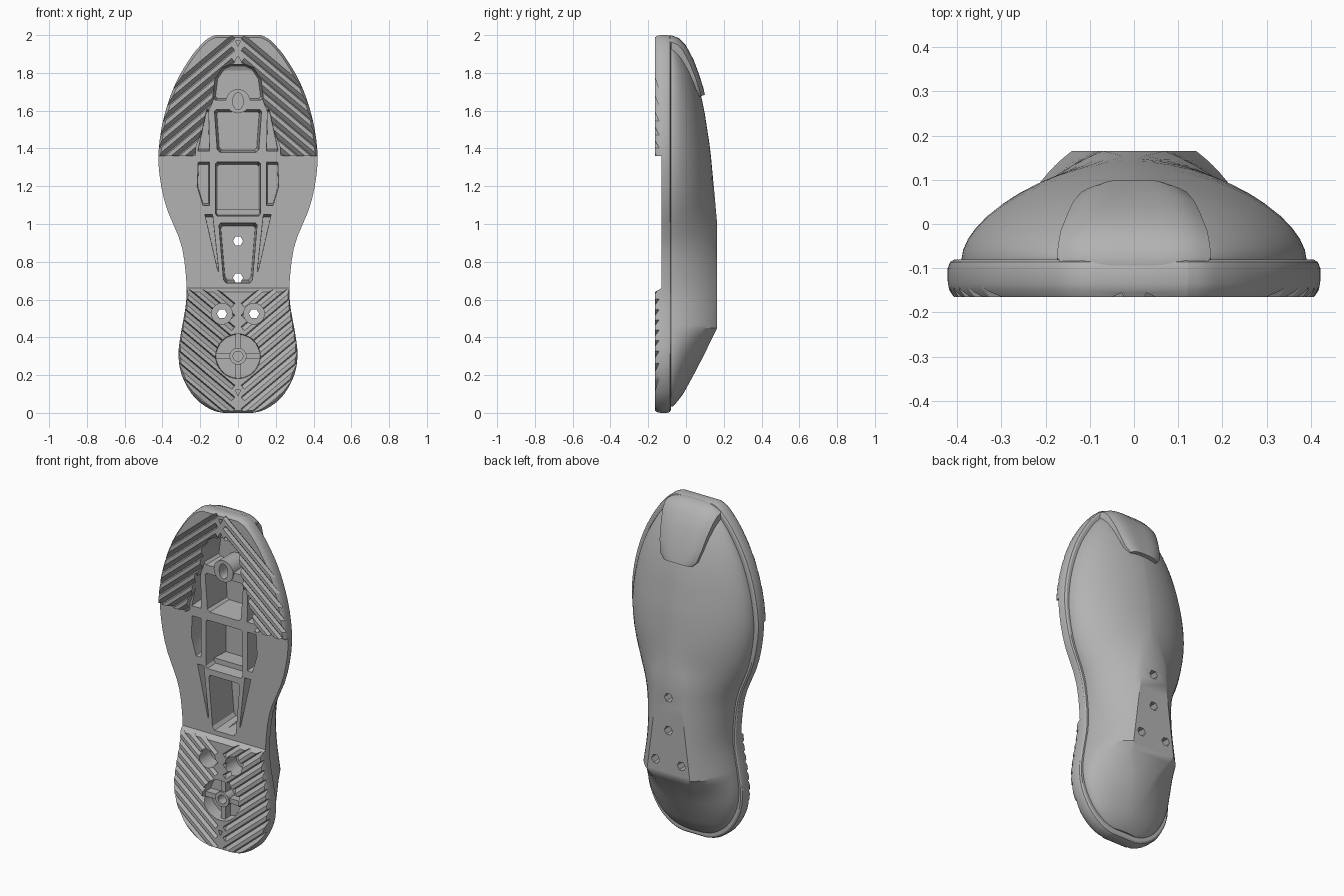
import bpy, bmesh
from math import sin, cos, pi, radians

cube = bpy.data.objects.get("Cube")
if cube:
    bpy.data.objects.remove(cube, do_unlink=True)

grey = bpy.data.materials.new("plain grey")
grey.use_nodes = True
grey.diffuse_color = (0.45, 0.45, 0.45, 1)
grey.node_tree.nodes["Principled BSDF"].inputs["Base Color"].default_value = (0.45, 0.45, 0.45, 1)


def interp(pts, v, smooth=False):
    """Value of a profile at v, straight or eased between its points."""
    v = min(max(v, pts[0][0]), pts[-1][0])
    i = 0
    while i < len(pts) - 2 and v > pts[i + 1][0]:
        i += 1
    (a, fa), (b, fb) = pts[i], pts[i + 1]
    t, d = (v - a) / (b - a), b - a
    if not smooth:
        return fa + (fb - fa) * t

    def slope(k):
        lo, hi = pts[max(k - 1, 0)], pts[min(k + 1, len(pts) - 1)]
        return (hi[1] - lo[1]) / (hi[0] - lo[0])
    return ((1 + 2 * t) * (1 - t) ** 2 * fa + t * (1 - t) ** 2 * d * slope(i)
            + t * t * (3 - 2 * t) * fb + t * t * (t - 1) * d * slope(i + 1))


def loft(name, groups, closed=False):
    """Skin each group of rings into a solid; all groups share one object."""
    bm = bmesh.new()
    for rings in groups:
        vs = [[bm.verts.new(p) for p in r] for r in rings]
        n = len(vs[0])
        for k in range(len(vs) if closed else len(vs) - 1):
            a, b = vs[k], vs[(k + 1) % len(vs)]
            for j in range(n):
                bm.faces.new((a[j], a[(j + 1) % n], b[(j + 1) % n], b[j]))
        if not closed:
            bm.faces.new(vs[0][::-1])
            bm.faces.new(vs[-1])
    bmesh.ops.recalc_face_normals(bm, faces=bm.faces)
    me = bpy.data.meshes.new(name)
    bm.to_mesh(me)
    bm.free()
    me.materials.append(grey)
    ob = bpy.data.objects.new(name, me)
    bpy.context.collection.objects.link(ob)
    return ob


def activate(ob):
    bpy.ops.object.select_all(action="DESELECT")
    ob.select_set(True)
    bpy.context.view_layer.objects.active = ob


def circle(x, z, r, n=24, stretch=1):
    return [(x + r * cos(2 * pi * i / n), z + stretch * r * sin(2 * pi * i / n)) for i in range(n)]


def box(x, z, u, v):
    return [(x - u, z - v), (x + u, z - v), (x + u, z + v), (x - u, z + v)]


def at(pts, y, s=1.0):
    """Lay an xz outline at depth y, scaled about its middle."""
    cx = sum(p[0] for p in pts) / len(pts)
    cz = sum(p[1] for p in pts) / len(pts)
    return [(cx + (x - cx) * s, y, cz + (z - cz) * s) for x, z in pts]


def cutter(name, pts, floor, taper=1.0):
    return loft(name, [[at(pts, -0.2), at(pts, floor, taper)]])


def mirrored(pts):
    return [(-x, z) for x, z in pts]


# Plan outline: half width by height
WIDTH = [(0, .08), (.012, .13), (.05, .195), (.1, .245), (.2, .298), (.3, .315), (.4, .306),
         (.6, .273), (.75, .278), (.9, .303), (1.1, .383), (1.3, .42), (1.45, .414),
         (1.6, .383), (1.75, .328), (1.88, .252), (1.95, .195), (1.985, .155), (2, .12)]
STEPS = 48
levels = [1 - cos(pi * i / STEPS) for i in range(STEPS + 1)]
right_edge = [(interp(WIDTH, z, True), z) for z in levels]
outline = right_edge + mirrored(right_edge)[::-1]


def sole_ring(y, inset):
    return [(x * (1 - inset / .38), y, 1 + (z - 1) * (1 - inset)) for x, z in outline]


sole = loft("sole", [[sole_ring(-.165, .012), sole_ring(-.15, .003), sole_ring(-.135, 0),
                      sole_ring(-.1, 0), sole_ring(-.086, .005), sole_ring(-.08, .014)]])

# Domed upper with a flat mounting plateau
HEIGHT = [(.035, -.07), (.06, -.045), (.1, -.015), (.2, .04), (.3, .092), (.45, .165), (1, .165),
          (1.2, .147), (1.4, .128), (1.6, .097), (1.7, .075), (1.8, .045), (1.9, 0), (1.965, -.065)]
PLATEAU = [(0, 0), (.1, 0), (.3, .05), (.45, .14), (1, .07), (1.15, .015), (1.25, 0), (2, 0)]
ARC = 12
ROUND = 1.14


def upper_ring(z):
    w = .925 * interp(WIDTH, (z - .035) / .965, True)
    p = min(interp(PLATEAU, z), .6 * w)
    top = interp(HEIGHT, z) + .08
    end = radians(90 - 32 * min(1, p / .06))
    low = cos(end) ** ROUND
    side = [(w, -.1, z)]
    for i in range(ARC + 1):
        t = end * i / ARC
        side.append((p + (w - p) * (max(0, cos(t)) ** ROUND - low) / (1 - low) + .0005,
                     -.08 + top * (sin(t) / sin(end)) ** ROUND, z))
    return side + [(-x, y, z) for x, y, z in side[::-1]]


rows = sorted([.035 + .965 * v for v in levels] + [.45, 1.0])
upper = loft("upper", [[upper_ring(z) for z in rows]])

# Raised-tread boundary: arched midfoot and arrow recess
arch = [(-.2, .62), (-.165, .64), (-.13, .66), (-.13, 1.36), (-.2, 1.36)]
cutters = [loft("arch_cut", [[[(x, y, z) for y, z in arch] for x in (-.6, .6)]])]
arrow = [(.0, 1.89), (.13, 1.66), (.225, 1.4), (.225, 1.3)]
cutters.append(cutter("arrow_cut", arrow + mirrored(arrow[1:])[::-1], -.13))

# Central pockets between the ribs
pockets = [([(.125, 1.65), (.138, 1.665), (.125, 1.77), (.085, 1.83), (.04, 1.85)], -.01),
           ([(.1, 1.375), (.115, 1.39), (.13, 1.6), (.12, 1.61)], .04),
           ([(.115, 1.035), (.125, 1.05), (.125, 1.325), (.115, 1.335)], .04),
           ([(.065, .68), (.08, .7), (.105, 1.0), (.095, 1.012)], .06)]
for half, floor in pockets:
    cutters.append(cutter("pocket_cut", half + mirrored(half)[::-1], floor, .86))

# Side pockets
sides = [[(.15, 1.38), (.215, 1.38), (.165, 1.61), (.155, 1.61)],
         [(.15, 1.335), (.212, 1.335), (.218, 1.2), (.185, 1.09), (.15, 1.09)],
         [(.135, 1.06), (.178, 1.06), (.105, .74), (.1, .74)]]
for pts in sides:
    for shape in (pts, mirrored(pts)):
        cutters.append(cutter("side_pocket_cut", shape, -.02, .85))

# Heel socket, bolt recesses, through holes and small tread marks
cutters.append(cutter("heel_socket_cut", circle(0, .3, .12, 32), -.09, .96))
for x in (-.085, .085):
    cutters.append(cutter("bolt_recess_cut", circle(x, .525, .055), -.06))
for x, z in ((-.085, .525), (.085, .525), (0, .715), (0, .91)):
    cutters.append(loft("bolt_hole_cut", [[at(circle(x, z, .027, 6), y) for y in (-.3, .3)]]))
cutters.append(cutter("toe_slot_cut", circle(0, 1.65, .028, 24, 1.6), .0))
for z in (.09, 1.94):
    cutters.append(cutter("arch_mark_cut", [(0, z), (.013, z + .03), (-.013, z + .03)], -.14))


# Chevron tread grooves with a sawtooth section
def grooves(name, first, count, slope):
    groups = []
    a = radians(abs(slope))
    for side in (-1, 1):
        for k in range(count):
            z0 = first + .062 * k
            rings = []
            for run in (0, .6):
                ring = []
                for off, y in ((0, -.172), (.036, -.172), (.008, -.142)):
                    x = .015 + run * cos(a) + off * sin(a)
                    z = run * sin(a) - off * cos(a)
                    ring.append((side * x, y, z0 + (z if slope > 0 else -z)))
                rings.append(ring)
            groups.append(rings)
    return loft(name, groups)


cutters.append(grooves("toe_groove_cut", 1.42, 10, -40))
cutters.append(grooves("heel_groove_cut", -.1, 12, 40))

for ob in (sole, upper):
    activate(ob)
    for c in cutters:
        if ob is upper and ("groove" in c.name or "arch" in c.name or "arrow" in c.name):
            continue
        mod = ob.modifiers.new("cut", "BOOLEAN")
        mod.operation = "DIFFERENCE"
        mod.solver = "EXACT"
        mod.object = c
        bpy.ops.object.modifier_apply(modifier=mod.name)
for c in cutters:
    bpy.data.objects.remove(c, do_unlink=True)


# Hollow bosses: slotted one under the toe, round one in the heel
def tube(name, x, z, outer, inner, y0, y1, stretch=1):
    o, i = circle(x, z, outer), circle(x, z, inner, 24, stretch)
    return loft(name, [[at(o, y0), at(o, y1), at(i, y1), at(i, y0)]], closed=True)


parts = [sole, upper,
         tube("toe_boss", 0, 1.65, .064, .028, -.137, .03, 1.6),
         tube("heel_boss", 0, .3, .045, .026, -.15, -.08)]

# Cross ribs in the heel socket
ribs = []
for dx, dz in ((1, 0), (-1, 0), (0, 1), (0, -1)):
    u, v = (.045, .015) if dx else (.015, .045)
    ribs.append([at(box(dx * .08, .3 + dz * .08, u, v), y) for y in (-.14, -.08)])
parts.append(loft("heel_cross_ribs", ribs))

# Low ledge at the foot of the middle pocket
parts.append(loft("pocket_ledge", [[at(box(0, 1.055, .115, .022), y) for y in (-.06, .05)]]))

# Toe strap folding over the dome: depth, height, half width, side droop
path = [(-.14, 1.98, .1, .01), (-.1, 1.998, .155, .024), (-.075, 1.998, .174, .036),
        (-.04, 1.985, .172, .034), (0, 1.945, .166, .026), (.04, 1.87, .152, .02),
        (.07, 1.79, .138, .015), (.092, 1.72, .12, .012), (.1, 1.685, .09, .008)]
COLS = 16
rings = []
for y, z, w, droop in path:
    lift = min(1, max(0, (y + .08) / .1))
    front, back = [], []
    for i in range(COLS + 1):
        s = 2 * i / COLS - 1
        bend = abs(s) ** 4
        py, pz = y - .02 * bend * lift, z - droop * bend
        front.append((s * w, py, pz))
        back.append((s * w, py - .06 * lift, pz - .05 + .04 * max(0, y) / .1))
    rings.append(front + back[::-1])
parts.append(loft("toe_strap", [rings]))

for ob in parts:
    activate(ob)
    bpy.ops.object.shade_smooth_by_angle(angle=radians(30))
